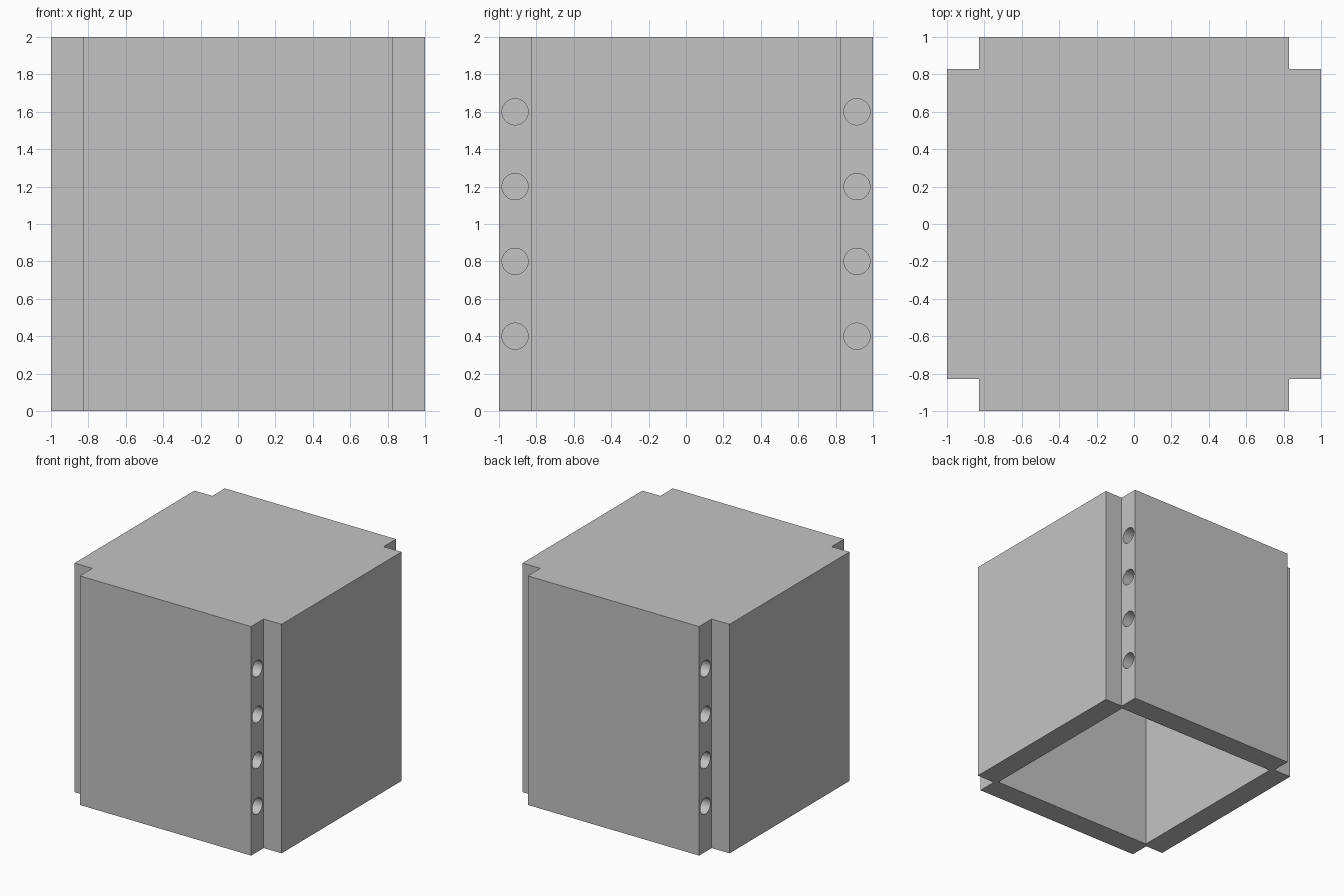
import bpy, bmesh
from math import pi
from mathutils import Matrix, Vector

cube = bpy.data.objects.get("Cube")
if cube:
    bpy.data.objects.remove(cube, do_unlink=True)

HALF, NOTCH, INNER, HEIGHT, CEILING = 1.0, 0.8275, 0.8, 2.0, 1.8
HOLE_R, HOLE_Y, HOLE_DEPTH, HOLE_OUT = 0.07, 0.914, 0.25, 0.1
HOLE_HEIGHTS = (0.4, 0.8, 1.2, 1.6)

grey = bpy.data.materials.new("plain grey")
grey.use_nodes = True
colour = (0.55, 0.55, 0.55, 1)
grey.diffuse_color = colour
grey.node_tree.nodes["Principled BSDF"].inputs["Base Color"].default_value = colour


def make_object(name, bm):
    bmesh.ops.recalc_face_normals(bm, faces=bm.faces)
    mesh = bpy.data.meshes.new(name)
    bm.to_mesh(mesh)
    bm.free()
    mesh.materials.append(grey)
    obj = bpy.data.objects.new(name, mesh)
    bpy.context.collection.objects.link(obj)
    return obj


# Outer block: square profile with a notch at each corner, turned four times
bm = bmesh.new()
corner = [(HALF, NOTCH), (NOTCH, NOTCH), (NOTCH, HALF)]
profile = []
for turn in range(4):
    rot = Matrix.Rotation(turn * pi / 2, 3, 'Z')
    profile += [bm.verts.new(rot @ Vector((x, y, 0))) for x, y in corner]
base = bm.faces.new(profile)
top = bmesh.ops.extrude_face_region(bm, geom=[base], use_keep_orig=True)["geom"]
bmesh.ops.translate(bm, vec=(0, 0, HEIGHT),
                    verts=[v for v in top if isinstance(v, bmesh.types.BMVert)])
shell = make_object("box_shell", bm)

# Cutter for the cavity that opens at the bottom
bm = bmesh.new()
low = -0.2
bmesh.ops.create_cube(bm, size=1, matrix=Matrix.Translation((0, 0, (CEILING + low) / 2))
                      @ Matrix.Diagonal((2 * INNER, 2 * INNER, CEILING - low, 1)))
cavity = make_object("cavity_cutter", bm)

# Cutter for the rows of blind peg holes in the notches
bm = bmesh.new()
length = HOLE_DEPTH + HOLE_OUT
centre_x = NOTCH + (HOLE_OUT - HOLE_DEPTH) / 2
for sx in (-1, 1):
    for sy in (-1, 1):
        for z in HOLE_HEIGHTS:
            place = Matrix.Translation((sx * centre_x, sy * HOLE_Y, z))
            bmesh.ops.create_cone(bm, cap_ends=True, segments=48, radius1=HOLE_R,
                                  radius2=HOLE_R, depth=length,
                                  matrix=place @ Matrix.Rotation(pi / 2, 4, 'Y'))
holes = make_object("peg_hole_cutter", bm)

# Apply the cuts and discard the cutters
bpy.context.view_layer.objects.active = shell
for cutter in (cavity, holes):
    cutter.hide_render = True
    mod = shell.modifiers.new(cutter.name, 'BOOLEAN')
    mod.operation = 'DIFFERENCE'
    mod.solver = 'EXACT'
    mod.object = cutter
    bpy.ops.object.modifier_apply(modifier=mod.name)
    bpy.data.objects.remove(cutter, do_unlink=True)

# Smooth hole walls, crisp box edges
bpy.ops.object.select_all(action='DESELECT')
shell.select_set(True)
bpy.ops.object.shade_smooth_by_angle(angle=pi / 6)
